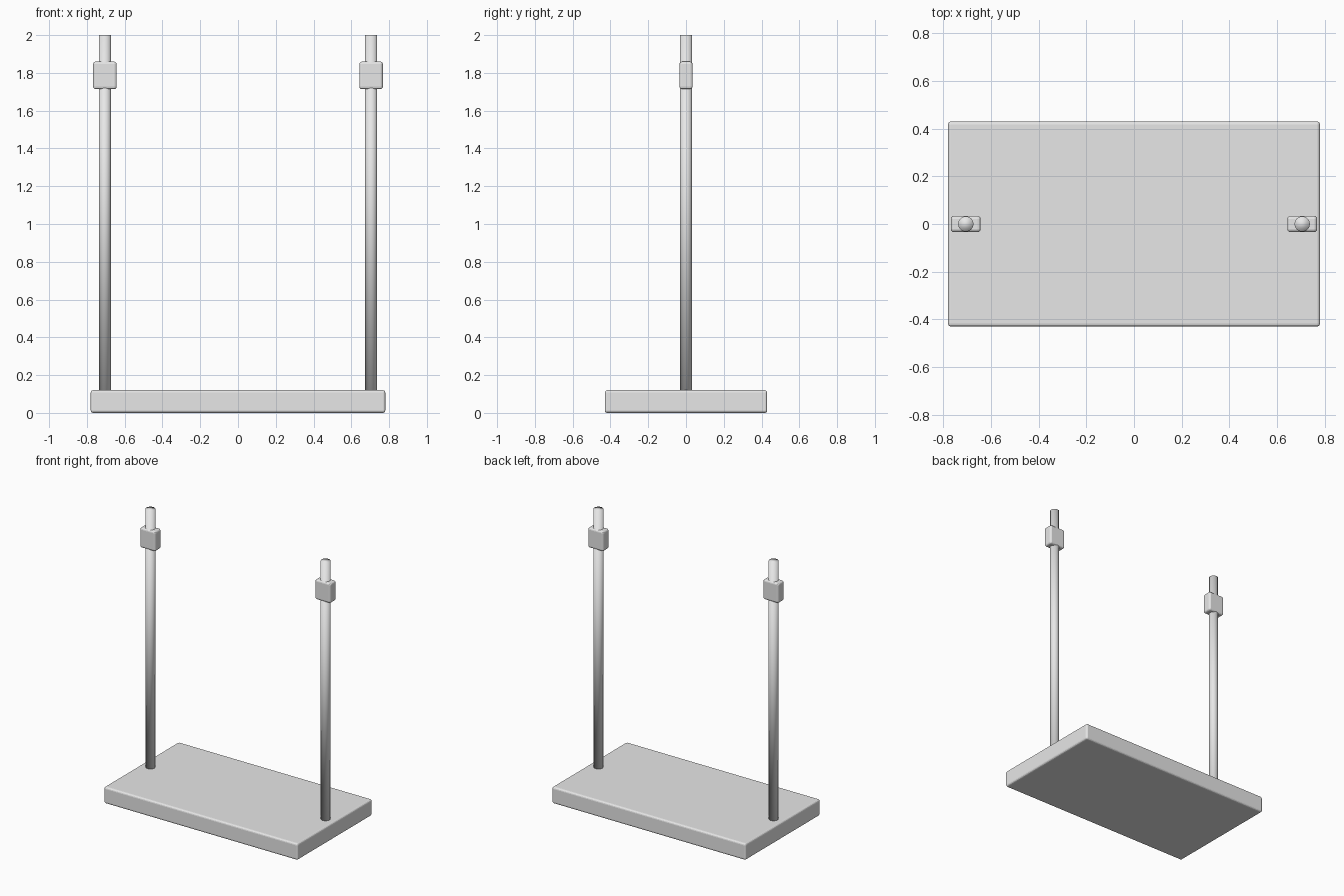
import bpy

if "Cube" in bpy.data.objects:
    bpy.data.objects.remove(bpy.data.objects["Cube"])

grey = bpy.data.materials.new("plain_grey")
grey.diffuse_color = (0.8, 0.8, 0.8, 1)
grey.use_nodes = True
grey.node_tree.nodes["Principled BSDF"].inputs["Base Color"].default_value = grey.diffuse_color


def rounded_box(name, size, loc, bevel):
    bpy.ops.mesh.primitive_cube_add(size=1, location=loc)
    ob = bpy.context.object
    ob.name = name
    ob.scale = size
    bpy.ops.object.transform_apply(location=False, rotation=False, scale=True)
    mod = ob.modifiers.new("round_edges", 'BEVEL')
    mod.width = bevel
    mod.segments = 3
    ob.data.materials.append(grey)
    return ob


# base slab
rounded_box("base", (1.56, 0.86, 0.12), (0, 0, 0.06), 0.013)

for side, x in (("left", -0.705), ("right", 0.705)):
    # upright rod, smooth all over including its hidden foot
    bpy.ops.mesh.primitive_cylinder_add(vertices=32, radius=0.032, depth=1.89,
                                        location=(x, 0, 1.055))
    rod = bpy.context.object
    rod.name = side + "_rod"
    rod.data.materials.append(grey)
    bpy.ops.object.shade_smooth()

    # clamp block around the rod
    rounded_box(side + "_clamp", (0.125, 0.069, 0.145), (x, 0, 1.787), 0.013)
